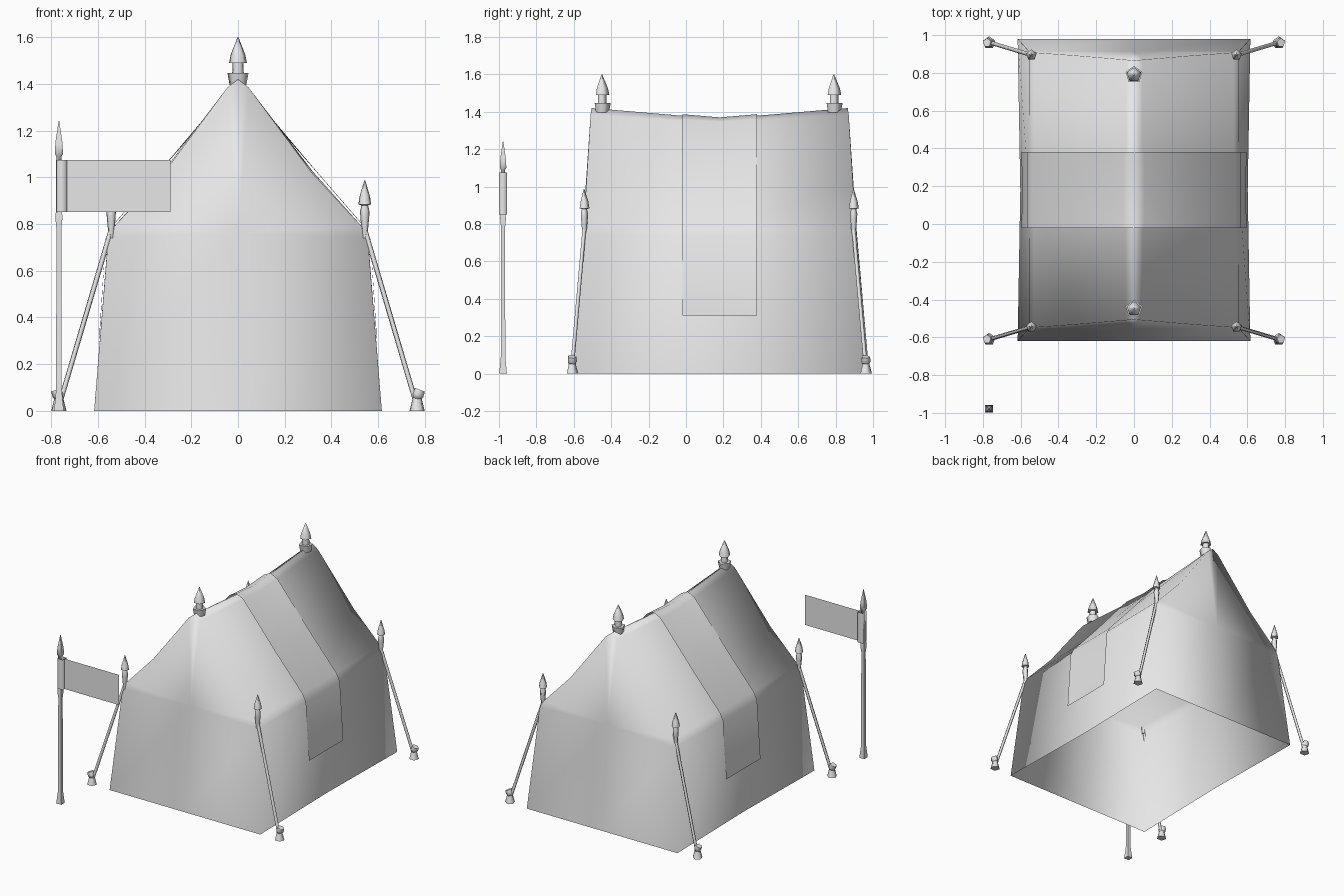
import bpy, math
from mathutils import Vector

old = bpy.data.objects.get("Cube")
if old:
    bpy.data.objects.remove(old, do_unlink=True)

grey = bpy.data.materials.new("light_grey")
grey.use_nodes = True
GREY = (0.8, 0.8, 0.8, 1)
grey.diffuse_color = GREY
grey.node_tree.nodes["Principled BSDF"].inputs["Base Color"].default_value = GREY

MID_Y = 0.18  # middle of the tent along its ridge


def build(name, verts, faces, smooth=True):
    mesh = bpy.data.meshes.new(name)
    mesh.from_pydata(verts, [], faces)
    mesh.materials.append(grey)
    for p in mesh.polygons:
        p.use_smooth = smooth
    mesh.update()
    obj = bpy.data.objects.new(name, mesh)
    bpy.context.collection.objects.link(obj)
    return obj


def turned(name, profile, base, axis=(0, 0, 1), sides=5, start=math.pi / 2):
    """Turned part: profile of (radius, height) along an axis, closed at both ends."""
    rot = Vector((0, 0, 1)).rotation_difference(Vector(axis))
    verts = []
    for r, h in profile:
        for i in range(sides):
            a = math.tau * i / sides + start
            verts.append(Vector(base) + rot @ Vector((r * math.cos(a), r * math.sin(a), h)))
    faces = [tuple(range(sides))[::-1]]
    for k in range(len(profile) - 1):
        for i in range(sides):
            j = (i + 1) % sides
            faces.append((k * sides + i, k * sides + j, (k + 1) * sides + j, (k + 1) * sides + i))
    faces.append(tuple(range(len(verts) - sides, len(verts))))
    obj = build(name, verts, faces)
    bpy.context.view_layer.objects.active = obj
    obj.select_set(True)
    bpy.ops.object.shade_smooth_by_angle(angle=math.radians(75))
    obj.select_set(False)


def mirrored(half):
    """Full arch from +x foot over the ridge to -x foot."""
    return half + [(-x, y, z) for x, y, z in half[-2::-1]]


def loft(arches):
    """Skin between arches ordered front to back, facing outwards."""
    n = len(arches[0])
    verts = [v for arch in arches for v in arch]
    faces = [(k * n + i, (k + 1) * n + i, (k + 1) * n + i + 1, k * n + i + 1)
             for k in range(len(arches) - 1) for i in range(n - 1)]
    return verts, faces


# Tent cross-sections: (x, half length, z) at the gable, (x, z) at the sagging middle
gable = [(0.616, 0.8, 0), (0.556, 0.733, 0.74), (0.53, 0.728, 0.79),
         (0.32, 0.713, 1.015), (0.045, 0.69, 1.385), (0, 0.685, 1.42)]
middle = [(0.602, 0), (0.557, 0.735), (0.53, 0.78),
          (0.32, 1.025), (0.045, 1.338), (0, 1.362)]
front = mirrored([(x, MID_Y - h, z) for x, h, z in gable])
centre = mirrored([(x, MID_Y, z) for x, z in middle])
back = mirrored([(x, MID_Y + h, z) for x, h, z in gable])

# Canvas: side walls and roof, then the two gable ends
verts, faces = loft([front, centre, back])
n = len(front)
for first, sign in ((0, -1), (2 * n, 1)):
    foot = len(verts)
    verts += [(0, MID_Y + sign * 0.8, 0), (0, MID_Y + sign * 0.733, 0.76)]
    ends = [(foot, first, first + 1, foot + 1), (first + n - 1, foot, foot + 1, first + n - 2)]
    ends += [(foot + 1, first + i, first + i + 1) for i in range(1, n - 2)]
    faces += ends if sign < 0 else [f[::-1] for f in ends]
build("tent_canvas", verts, faces)

# Cloth band draped over the middle of the roof
HALF_BAND = 0.2
arches = []
for side in (-1, 0, 1):
    half = []
    for (gx, gh, gz), (mx, mz) in zip(gable, middle):
        t = abs(side) * HALF_BAND / gh
        half.append((mx + (gx - mx) * t, MID_Y + side * HALF_BAND, mz + (gz - mz) * t))
    s = 0.31 / half[1][2]
    half[0] = (half[0][0] + (half[1][0] - half[0][0]) * s, half[0][1], 0.31)
    lifted = [(x + (0.01 if x else 0), y, z + (0.008 if i > 1 else 0))
              for i, (x, y, z) in enumerate(half)]
    arches.append(mirrored(lifted))
build("roof_band", *loft(arches))

# Finials on both ends of the ridge
for name, y in (("front", -0.45), ("back", 0.79)):
    turned(name + "_ridge_finial",
           [(0.038, 1.395), (0.047, 1.446), (0.026, 1.446), (0.025, 1.49),
            (0.04, 1.49), (0.033, 1.525), (0.002, 1.6)], (0, y, 0))

# Corner finials, guy poles and ground stakes
for end, top_y, stake_y in (("front", -0.545, -0.61), ("back", 0.895, 0.96)):
    for side, s in (("left", 1), ("right", -1)):
        name = end + "_" + side
        turned(name + "_corner_finial",
               [(0.011, 0.74), (0.02, 0.83), (0.021, 0.855), (0.015, 0.88),
                (0.029, 0.884), (0.023, 0.92), (0.002, 0.987)], (s * 0.543, top_y, 0))
        top = Vector((s * 0.545, top_y, 0.77))
        foot = Vector((s * 0.762, stake_y, 0.035))
        turned(name + "_guy_pole", [(0.011, 0), (0.011, (top - foot).length)], foot, top - foot)
        turned(name + "_stake", [(0.034, 0), (0.021, 0.05), (0.018, 0.065)],
               (s * 0.767, stake_y, 0))
        turned(name + "_stake_head", [(0.02, -0.018), (0.027, 0), (0.024, 0.024)],
               (s * 0.77, stake_y, 0.068), (s * 0.4, 0, 1))

# Square banner pole with a flat banner and its sleeve
POLE = (-0.767, -0.978, 0)
turned("banner_pole",
       [(0.029, 0), (0.017, 0.09), (0.015, 0.78), (0.022, 0.83), (0.017, 0.86),
        (0.016, 1.09), (0.025, 1.1), (0.021, 1.15), (0.002, 1.242)],
       POLE, sides=4, start=math.pi / 4)
LOW, HIGH = 0.852, 1.075
x, y, r = POLE[0] + 0.012, POLE[1], 0.022
outline = [(x + r, y - r), (x + r, y + r), (x - r, y + r), (x - r, y - r)]
sleeve = [(px, py, z) for z in (LOW, HIGH) for px, py in outline]
build("banner_sleeve", sleeve, [(i, (i + 1) % 4, (i + 1) % 4 + 4, i + 4) for i in range(4)])
build("banner_cloth", [(x + r, y, LOW), (-0.29, y, LOW), (-0.29, y, HIGH), (x + r, y, HIGH)],
      [(0, 1, 2, 3)], False)
